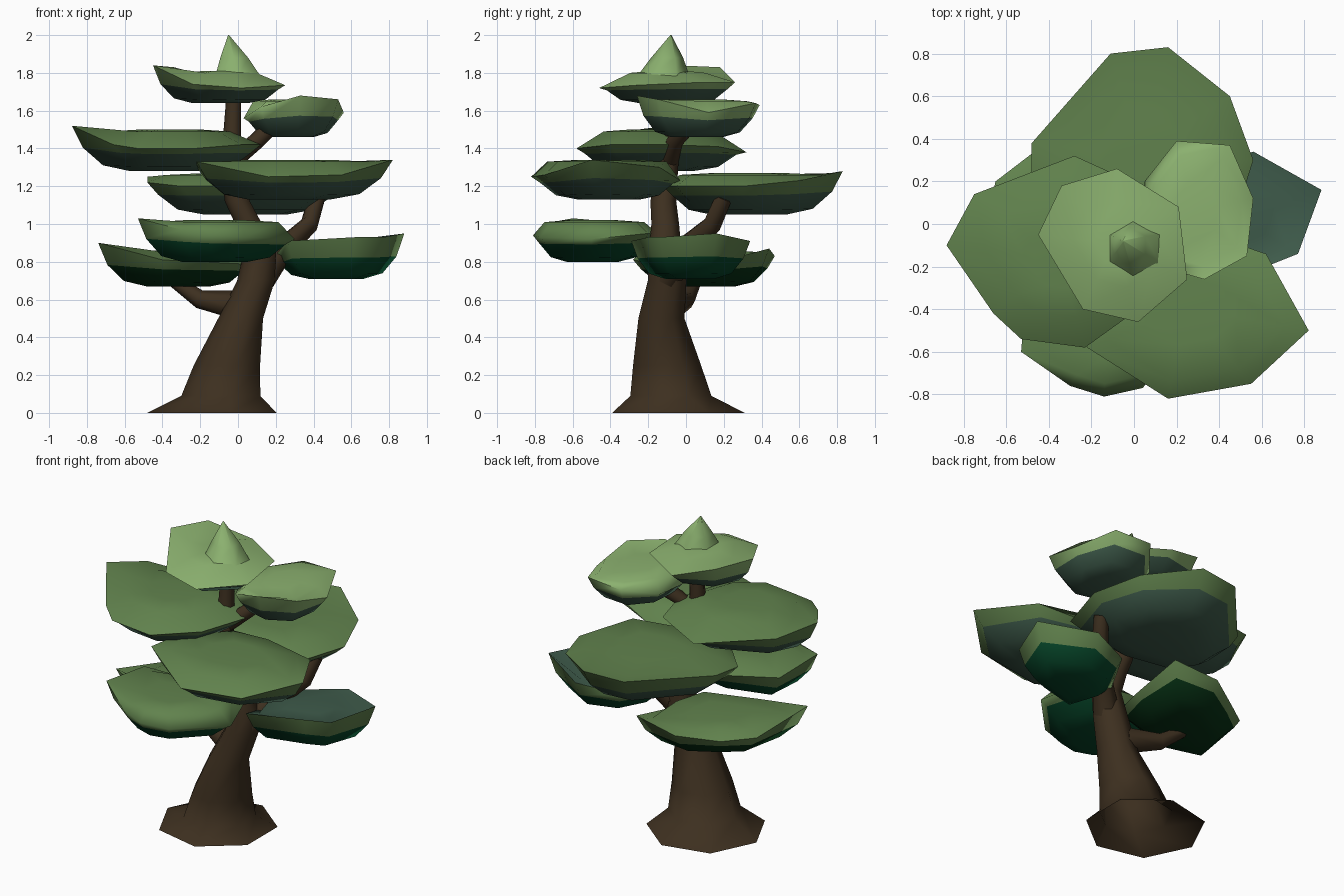
import bpy, bmesh, math
from mathutils import Vector

cube = bpy.data.objects.get("Cube")
if cube:
    bpy.data.objects.remove(cube, do_unlink=True)


def material(name, rgb):
    mat = bpy.data.materials.new(name)
    mat.use_nodes = True
    colour = (*rgb, 1)
    mat.diffuse_color = colour
    bsdf = mat.node_tree.nodes["Principled BSDF"]
    bsdf.inputs["Base Color"].default_value = colour
    bsdf.inputs["Roughness"].default_value = 0.9
    return mat


LIGHT = material("light leaf green", (0.26, 0.44, 0.16))
MID = material("leaf green", (0.12, 0.225, 0.075))
TEAL = material("shaded teal green", (0.048, 0.103, 0.069))
DARK = material("deep green", (0.002, 0.06, 0.022))
DARKEST = material("darkest green", (0.002, 0.03, 0.007))
BARK = material("brown bark", (0.047, 0.029, 0.014))


def finish(name, bm, mats, angle):
    bmesh.ops.recalc_face_normals(bm, faces=bm.faces)
    mesh = bpy.data.meshes.new(name)
    bm.to_mesh(mesh)
    bm.free()
    for mat in mats:
        mesh.materials.append(mat)
    obj = bpy.data.objects.new(name, mesh)
    bpy.context.collection.objects.link(obj)
    bpy.ops.object.select_all(action="DESELECT")
    obj.select_set(True)
    bpy.context.view_layer.objects.active = obj
    bpy.ops.object.shade_smooth_by_angle(angle=math.radians(angle))
    return obj


def loft(bm, rings, slots, floor=True):
    """Skin a stack of rings and cap the ends; slots gives a material per band."""
    loops = [[bm.verts.new(p) for p in ring] for ring in rings]
    for lower, upper, slot in zip(loops, loops[1:], slots):
        for i in range(len(lower)):
            j = (i + 1) % len(lower)
            bm.faces.new((lower[i], lower[j], upper[j], upper[i])).material_index = slot
    if floor:
        bm.faces.new(loops[0][::-1]).material_index = slots[0]
    bm.faces.new(loops[-1]).material_index = slots[-1]


def limb(name, path, sides=7, level=False, mat=BARK):
    """Tapered limb through (x, y, z, radius) stations; level limbs are open below."""
    points = [Vector(p[:3]) for p in path]
    rings = []
    for k, p in enumerate(path):
        along = points[min(k + 1, len(path) - 1)] - points[max(k - 1, 0)]
        turn = Vector((0, 0, 1)).rotation_difference(along)
        ring = []
        for i in range(sides):
            a = math.tau * (i + 0.5) / sides
            spoke = Vector((math.cos(a), math.sin(a), 0)) * p[3]
            ring.append(points[k] + (spoke if level else turn @ spoke))
        rings.append(ring)
    bm = bmesh.new()
    loft(bm, rings, [0] * (len(rings) - 1), floor=not level)
    return finish(name, bm, [mat], 62)


def leaf_pad(name, top, bottom, rim, side, under, crown=None, crown_size=0.8):
    """Saucer of leaves: uneven rim, domed crown inside it, tucked underside."""
    rim = [Vector(p) for p in rim]
    centre = sum(rim, Vector()) / len(rim)

    def ring(scale, height):
        out = []
        for p in rim:
            q = centre.lerp(p, scale)
            q.z = height(p.z)
            out.append(q)
        return out

    def seam(z):
        return bottom + 0.27 * (top - bottom) + 0.27 * (z - bottom)

    rings = [
        ring(0.42, lambda z: bottom),
        ring(0.69, lambda z: bottom + 0.25 * (seam(z) - bottom)),
        ring(0.89, seam),
        rim,
        ring(crown_size, lambda z: top - 0.01),
        ring(crown_size / 2, lambda z: top),
    ]
    bm = bmesh.new()
    loft(bm, rings, [1, 1, 0, 2, 2])
    return finish(name, bm, [side, under, crown or side], 85)


# Trunk and branches
limb("trunk", [(-0.12, -0.04, 0, 0.36), (-0.08, -0.08, 0.09, 0.22),
               (-0.05, -0.1, 0.25, 0.185), (0.02, -0.13, 0.5, 0.125),
               (0.1, -0.1, 0.7, 0.105), (0.12, -0.11, 0.85, 0.09),
               (0.06, -0.11, 1.0, 0.075), (0, -0.12, 1.12, 0.07),
               (-0.03, -0.1, 1.3, 0.06), (-0.03, -0.08, 1.45, 0.05),
               (-0.02, -0.08, 1.7, 0.04)], level=True)
limb("left_branch", [(0.13, -0.1, 0.72, 0.08), (0.25, 0, 0.88, 0.06),
                     (0.38, 0.14, 1.0, 0.05), (0.42, 0.2, 1.14, 0.045)])
limb("right_branch", [(0, -0.08, 0.57, 0.08), (-0.2, 0, 0.6, 0.05),
                      (-0.34, 0.05, 0.7, 0.035)])
limb("upper_branch", [(-0.03, -0.09, 1.33, 0.05), (0.1, -0.06, 1.44, 0.045),
                      (0.2, 0.03, 1.54, 0.045)])

# Top pad with its pointed tip
leaf_pad("top_pad", 1.81, 1.64,
         [(-0.45, -0.05, 1.84), (-0.24, -0.4, 1.74), (0.02, -0.46, 1.72),
          (0.25, -0.26, 1.735), (0.21, 0.08, 1.75), (-0.08, 0.26, 1.75),
          (-0.34, 0.18, 1.83)], LIGHT, TEAL, crown_size=0.55)
limb("top_tip", [(0, -0.12, 1.78, 0.14), (-0.02, -0.1, 1.88, 0.085),
                 (-0.05, -0.08, 2, 0.003)], sides=6, level=True, mat=LIGHT)

# Upper pads
leaf_pad("upper_left_pad", 1.66, 1.46,
         [(0.33, -0.26, 1.68), (0.53, -0.15, 1.66), (0.56, 0.12, 1.59),
          (0.45, 0.37, 1.64), (0.2, 0.39, 1.63), (0.05, 0.2, 1.57),
          (0.03, -0.05, 1.56), (0.12, -0.2, 1.62)], LIGHT, TEAL)
leaf_pad("upper_right_pad", 1.5, 1.28,
         [(-0.88, -0.1, 1.52), (-0.66, -0.42, 1.42), (-0.53, -0.54, 1.4),
          (-0.23, -0.58, 1.4), (0.02, -0.4, 1.42), (0.12, -0.1, 1.42),
          (0.05, 0.17, 1.41), (-0.28, 0.32, 1.38), (-0.75, 0.14, 1.47)],
         MID, TEAL, crown_size=0.65)

# Middle pads
leaf_pad("middle_front_pad", 1.34, 1.13,
         [(-0.22, -0.58, 1.33), (0.16, -0.82, 1.25), (0.55, -0.75, 1.26),
          (0.82, -0.5, 1.34), (0.62, -0.14, 1.3), (0.3, -0.03, 1.23),
          (0, -0.05, 1.23), (-0.22, -0.3, 1.3)], MID, TEAL)
leaf_pad("middle_back_pad", 1.27, 1.05,
         [(-0.48, 0.38, 1.25), (-0.48, 0.15, 1.22), (-0.3, -0.05, 1.2),
          (0.1, -0.12, 1.2), (0.45, -0.05, 1.2), (0.56, 0.3, 1.2),
          (0.45, 0.6, 1.23), (0.16, 0.83, 1.28), (-0.11, 0.8, 1.27)], MID, TEAL)

# Lower pads
leaf_pad("lower_front_pad", 1.02, 0.8,
         [(-0.53, -0.6, 1.03), (-0.3, -0.76, 0.97), (-0.14, -0.81, 0.94),
          (0.04, -0.77, 0.93), (0.3, -0.5, 0.92), (0.2, -0.2, 0.95),
          (-0.1, -0.15, 0.95), (-0.5, -0.25, 1.0)], MID, DARK)
leaf_pad("lower_right_pad", 0.86, 0.67,
         [(-0.74, -0.2, 0.9), (-0.4, -0.28, 0.81), (0, -0.15, 0.79),
          (0.07, 0.1, 0.78), (0.05, 0.44, 0.87), (-0.25, 0.47, 0.83),
          (-0.48, 0.33, 0.8), (-0.65, 0.2, 0.82)], MID, DARKEST)
leaf_pad("lower_left_pad", 0.91, 0.71,
         [(0.88, 0.16, 0.95), (0.56, 0.34, 0.91), (0.3, 0.25, 0.87),
          (0.18, 0, 0.81), (0.26, -0.29, 0.91), (0.62, -0.2, 0.93),
          (0.77, -0.14, 0.93)], MID, DARK, TEAL)
